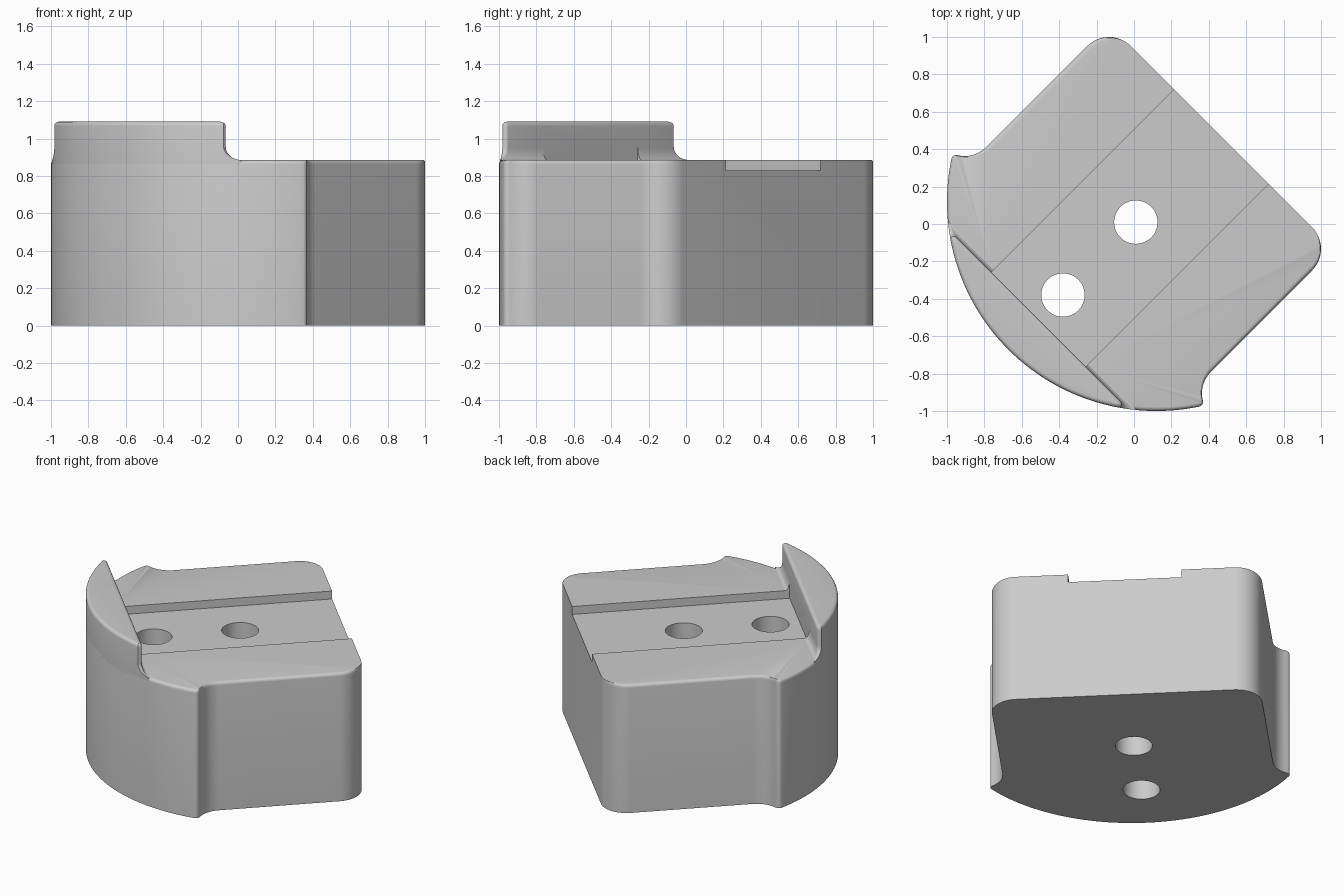
import bpy
import bmesh
from math import sin, cos, radians, pi

if "Cube" in bpy.data.objects:
    bpy.data.objects.remove(bpy.data.objects["Cube"], do_unlink=True)

DECK, LIP_TOP, FLOOR = 0.885, 1.09, 0.83
TURN = radians(45)  # the block is drawn square-on, then turned

grey = bpy.data.materials.new("plain grey")
grey.use_nodes = True
grey.diffuse_color = (0.6, 0.6, 0.6, 1)
grey.node_tree.nodes["Principled BSDF"].inputs["Base Color"].default_value = (0.6, 0.6, 0.6, 1)


def arc(cx, cy, r, start, end, steps):
    """Points along a circular arc, angles in degrees."""
    angles = [radians(start + (end - start) * i / steps) for i in range(steps + 1)]
    return [(cx + r * cos(a), cy + r * sin(a)) for a in angles]


def loft(name, layers):
    """Closed solid through (z, outline) layers with equal point counts."""
    bm = bmesh.new()
    rings = [[bm.verts.new((x, y, z)) for x, y in pts] for z, pts in layers]
    for low, high in zip(rings, rings[1:]):
        for i in range(len(low)):
            j = (i + 1) % len(low)
            bm.faces.new((low[i], low[j], high[j], high[i]))
    bm.faces.new(rings[0][::-1])
    bm.faces.new(rings[-1])
    bmesh.ops.recalc_face_normals(bm, faces=bm.faces)
    mesh = bpy.data.meshes.new(name)
    bm.to_mesh(mesh)
    bm.free()
    mesh.materials.append(grey)
    obj = bpy.data.objects.new(name, mesh)
    obj.rotation_euler.z = TURN
    bpy.context.collection.objects.link(obj)
    return obj


def footprint():
    """Rounded back corners, fillets into the ears, big front arc."""
    half = arc(0.497, 0.685, 0.164, 0, 90, 12)
    half += arc(-0.27, 1.01, 0.16, 270, 210.4, 10)
    half += arc(-0.43, 0.916, 0.025, 30.4, 123.2, 6)[1:]
    half += arc(0.17, 0, 1.12, 123.2, 180, 28)[1:]
    return half + [(x, -y) for x, y in half[-2::-1]]


def inset(pts, d):
    """Shrink an outline, leaving the straight back edge crisp."""
    out = []
    for i, (x, y) in enumerate(pts):
        ax, ay = pts[i - 1]
        bx, by = pts[(i + 1) % len(pts)]
        nx, ny = by - ay, ax - bx
        size = (nx * nx + ny * ny) ** 0.5
        k = d * (1 - max(0, nx / size)) / size
        if x > 0.65:
            k = 0
        out.append((x - nx * k, y - ny * k))
    return out


def rounded_prism(name, pts, bottom, top, r):
    layers = [(bottom, pts)]
    for i in range(6):
        a = pi / 2 * i / 5
        layers.append((top - r + r * sin(a), inset(pts, r * (1 - cos(a)))))
    return loft(name, layers)


def lip_outline(u, v, r=0.018):
    """Rectangle with its two inner corners rounded."""
    return ([(-1.4, -v)] + arc(u - r, r - v, r, -90, 0, 5)
            + arc(u - r, v - r, r, 0, 90, 5) + [(-1.4, v)])


def boolean(obj, cutter, operation):
    mod = obj.modifiers.new("cut", "BOOLEAN")
    mod.operation = operation
    mod.solver = "EXACT"
    mod.object = cutter
    bpy.context.view_layer.update()
    bpy.ops.object.select_all(action="DESELECT")
    bpy.context.view_layer.objects.active = obj
    obj.select_set(True)
    bpy.ops.object.modifier_apply(modifier=mod.name)


# Main block
shape = footprint()
body = rounded_prism("body", shape, 0, DECK, 0.022)

# Raised front lip, flared at its base and rounded on top
U, V, R = -0.722, 0.64, 0.022
layers = [(DECK - 0.04, lip_outline(U + 0.03, V + 0.09))]
for i in range(9):
    a = pi / 2 * i / 8
    d = 1 - sin(a)
    layers.append((DECK + 0.07 * (1 - cos(a)), lip_outline(U + 0.03 * d, V + 0.09 * d)))
for i in range(6):
    a = pi / 2 * i / 5
    d = R * (1 - cos(a))
    layers.append((LIP_TOP - R + R * sin(a), lip_outline(U - d, V - d)))
lip = loft("front_lip", layers)
limit = rounded_prism("lip_limit", shape, 0, LIP_TOP, R)
boolean(lip, limit, "INTERSECT")

# Channel across the deck
w = 0.357
rect = [(U, -w), (0.9, -w), (0.9, w), (U, w)]
channel = loft("channel_cutter", [(FLOOR, rect), (1.3, rect)])
boolean(body, channel, "DIFFERENCE")
boolean(lip, channel, "DIFFERENCE")

# Two through holes
cutters = [limit, channel]
for u in (0.014, -0.537):
    ring = arc(u, 0, 0.116, 0, 352.5, 47)
    hole = loft("hole_cutter", [(-0.2, ring), (1.3, ring)])
    boolean(body, hole, "DIFFERENCE")
    cutters.append(hole)

for cutter in cutters:
    bpy.data.objects.remove(cutter, do_unlink=True)

# Smooth curves, crisp edges
for obj in (body, lip):
    bpy.ops.object.select_all(action="DESELECT")
    bpy.context.view_layer.objects.active = obj
    obj.select_set(True)
    bpy.ops.object.shade_smooth_by_angle(angle=radians(30))
